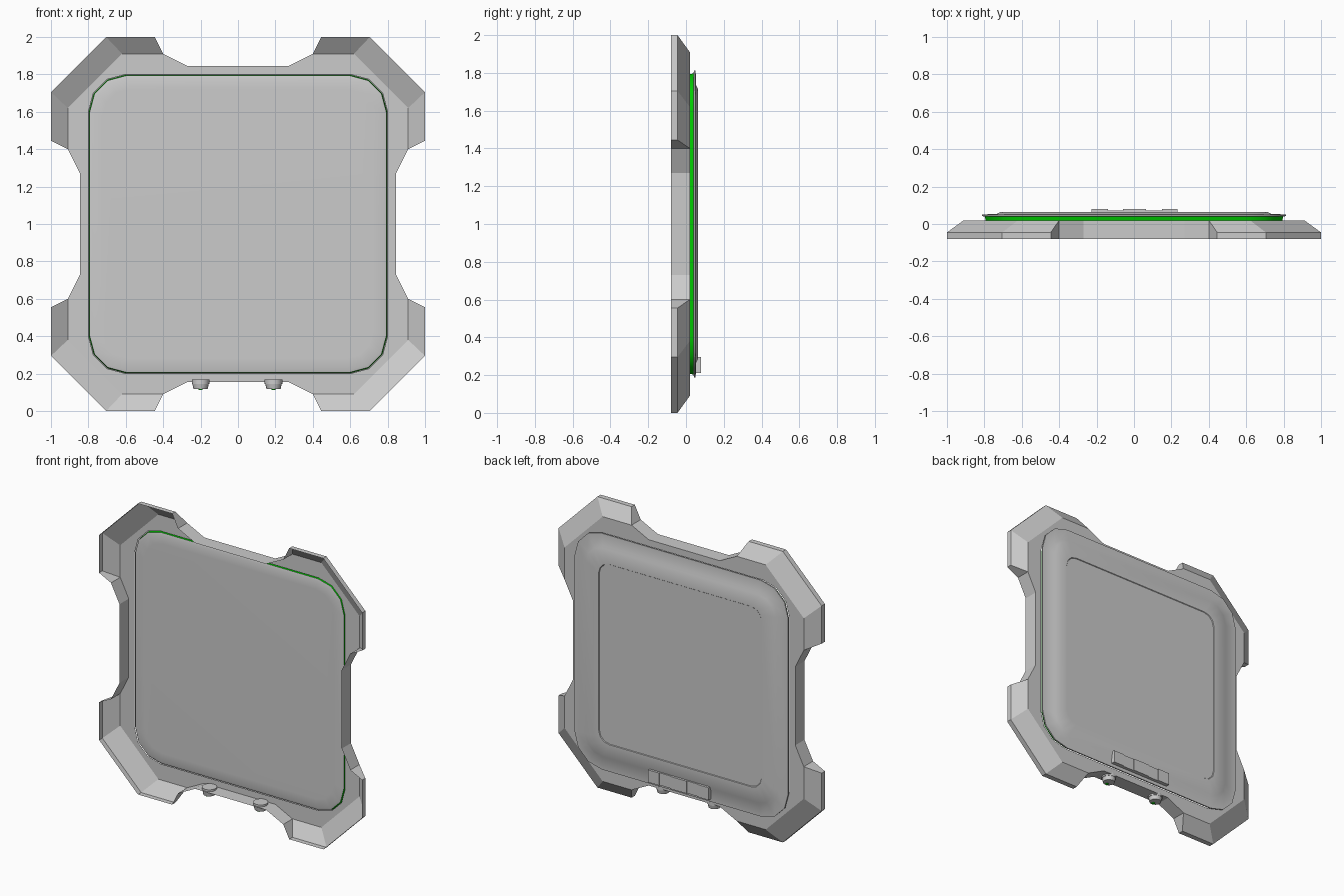
import bpy, bmesh, math
from mathutils import Matrix

cube = bpy.data.objects.get("Cube")
if cube:
    bpy.data.objects.remove(cube, do_unlink=True)


def material(name, color):
    m = bpy.data.materials.new(name)
    m.use_nodes = True
    m.diffuse_color = color
    m.node_tree.nodes["Principled BSDF"].inputs["Base Color"].default_value = color
    return m


GREY = material("light_grey", (0.6, 0.6, 0.6, 1))
GREEN = material("bright_green", (0.0, 0.6, 0.0, 1))
MID = 1.0  # height of the panel centre


def finish(name, bm, mats, smooth=False):
    bmesh.ops.remove_doubles(bm, verts=bm.verts, dist=0.0005)
    bmesh.ops.recalc_face_normals(bm, faces=bm.faces)
    mesh = bpy.data.meshes.new(name)
    bm.to_mesh(mesh)
    bm.free()
    for m in mats:
        mesh.materials.append(m)
    ob = bpy.data.objects.new(name, mesh)
    bpy.context.collection.objects.link(ob)
    if smooth:
        bpy.ops.object.select_all(action='DESELECT')
        ob.select_set(True)
        bpy.context.view_layer.objects.active = ob
        bpy.ops.object.shade_smooth_by_angle(angle=math.radians(35))
    return ob


def four_turns(side):
    """Repeat one corner's points around all four corners."""
    pts = []
    for _ in range(4):
        pts += side
        side = [(v, -u) for u, v in side]
    return pts


def rounded_square(half, radius, steps=3):
    c = half - radius
    arc = [math.pi / 2 * (1 - i / steps) for i in range(steps + 1)]
    return four_turns([(c + radius * math.cos(a), c + radius * math.sin(a)) for a in arc])


def bumper_loop(half_corner):
    return four_turns(half_corner + [(v, u) for u, v in reversed(half_corner)])


def ring(bm, pts, y):
    return [bm.verts.new((u, y, MID + v)) for u, v in pts]


def bridge(bm, a, b, mat=0):
    n = len(a)
    for i in range(n):
        f = bm.faces.new((a[i], a[(i + 1) % n], b[(i + 1) % n], b[i]))
        f.material_index = mat


# Bumper frame: thin open-fronted shell with chamfered corner guards
rim = bumper_loop([(0.27, 0.845), (0.40, 0.91), (0.445, 1.0), (0.705, 1.0)])
flat = bumper_loop([(0.27, 0.845), (0.40, 0.91), (0.40, 0.91), (0.62, 0.91)])
bm = bmesh.new()
front, back = ring(bm, rim, -0.08), ring(bm, flat, 0.02)
middle = ring(bm, rim, -0.045)
bridge(bm, front, middle)
bridge(bm, middle, back)
bmesh.ops.remove_doubles(bm, verts=bm.verts, dist=0.0005)
hole = ring(bm, rounded_square(0.80, 0.20), 0.02)
for i, v in enumerate(hole):
    bm.edges.new((v, hole[(i + 1) % len(hole)]))
edges = [e for e in bm.edges if all(abs(v.co.y - 0.02) < 0.0001 for v in e.verts)]
bmesh.ops.triangle_fill(bm, use_beauty=True, use_dissolve=False, edges=edges,
                        normal=(0, 1, 0))
finish("bumper_frame", bm, [GREY])

# Panel: lofted rounded squares (half size, corner radius, depth, material)
sections = [
    (0.72, 0.14, 0.012, 0), (0.78, 0.185, 0.013, 0), (0.793, 0.195, 0.017, 0),
    (0.797, 0.197, 0.040, 1),
    (0.812, 0.207, 0.042, 0), (0.812, 0.207, 0.051, 0), (0.735, 0.14, 0.054, 0),
    (0.715, 0.12, 0.063, 0), (0.62, 0.08, 0.064, 0), (0.617, 0.08, 0.060, 0)]
bm = bmesh.new()
last = None
for half, radius, y, mat in sections:
    loop = ring(bm, rounded_square(half, radius), y)
    if last:
        bridge(bm, last, loop, mat)
    else:
        bm.faces.new(loop)
    last = loop
bm.faces.new(last)
finish("panel", bm, [GREY, GREEN], smooth=True)


# Back connector: base block with three raised tiles
def box(bm, x0, x1, y0, y1, z0, z1):
    m = (Matrix.Translation(((x0 + x1) / 2, (y0 + y1) / 2, (z0 + z1) / 2))
         @ Matrix.Diagonal((x1 - x0, y1 - y0, z1 - z0, 1)))
    bmesh.ops.create_cube(bm, size=1, matrix=m)


bm = bmesh.new()
box(bm, -0.228, 0.232, 0.045, 0.073, 0.21, 0.295)
for x0, x1 in ((-0.228, -0.14), (-0.06, 0.065), (0.15, 0.232)):
    box(bm, x0, x1, 0.073, 0.079, 0.21, 0.295)
finish("back_connector", bm, [GREY])


# Bottom knobs with small green pins
def cylinder(bm, x, y, z0, z1, r0, r1, sides=16):
    bmesh.ops.create_cone(bm, cap_ends=True, segments=sides, radius1=r0, radius2=r1,
                          depth=z1 - z0, matrix=Matrix.Translation((x, y, (z0 + z1) / 2)))


for name, x in (("left", 0.19), ("right", -0.2)):
    bm = bmesh.new()
    cylinder(bm, x, -0.025, 0.118, 0.145, 0.038, 0.044)
    cylinder(bm, x, -0.025, 0.145, 0.168, 0.047, 0.047)
    finish(name + "_knob", bm, [GREY], smooth=True)
    bm = bmesh.new()
    cylinder(bm, x, -0.045, 0.112, 0.12, 0.011, 0.011, 10)
    finish(name + "_knob_pin", bm, [GREEN])
